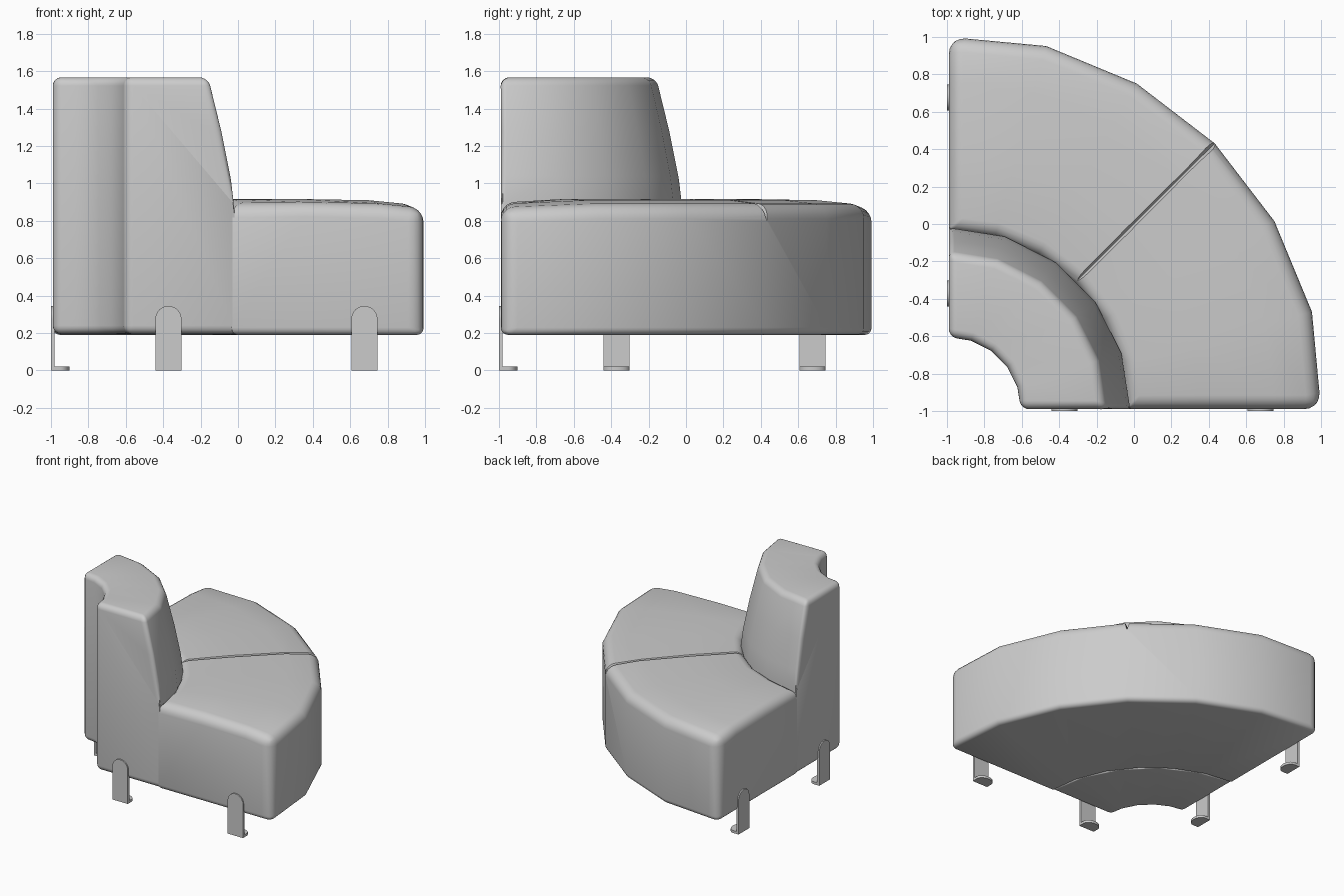
import bpy, bmesh, math
from mathutils import Vector, Matrix

cube = bpy.data.objects.get("Cube")
if cube:
    bpy.data.objects.remove(cube, do_unlink=True)

fabric = bpy.data.materials.new("warm_grey")
fabric.use_nodes = True
GREY = (0.6, 0.6, 0.6, 1)
fabric.diffuse_color = GREY
fabric.node_tree.nodes["Principled BSDF"].inputs["Base Color"].default_value = GREY

CORNER = -0.99  # centre of the quarter circle, in x and y


def make_object(name, bm):
    bmesh.ops.recalc_face_normals(bm, faces=bm.faces)
    mesh = bpy.data.meshes.new(name)
    bm.to_mesh(mesh)
    bm.free()
    mesh.materials.append(fabric)
    obj = bpy.data.objects.new(name, mesh)
    bpy.context.collection.objects.link(obj)
    return obj


def finish(obj):
    """Apply the modifiers, then smooth everything but hard edges."""
    bpy.ops.object.select_all(action='DESELECT')
    obj.select_set(True)
    bpy.context.view_layer.objects.active = obj
    for mod in list(obj.modifiers):
        bpy.ops.object.modifier_apply(modifier=mod.name)
    bpy.ops.object.shade_smooth_by_angle(angle=math.radians(35))


def loft(bm, rings):
    """Skin closed rings of points and cap both ends."""
    rows = [[bm.verts.new(p) for p in ring] for ring in rings]
    for a, b in zip(rows, rows[1:]):
        for i in range(len(a)):
            j = (i + 1) % len(a)
            bm.faces.new((a[i], a[j], b[j], b[i]))
    bm.faces.new(rows[0])
    bm.faces.new(rows[-1])


def wedge(name, profile, steps, end_shift, softness):
    """Sweep a radius/height profile through 90 degrees and round its edges."""
    rings = []
    for k in range(steps + 1):
        a = math.radians(90 * k / steps)
        ring = []
        for i, (r, z) in enumerate(profile):
            if k in (0, steps):
                r, z = end_shift(r, z)
            ring.append((CORNER + r * math.cos(a), CORNER + r * math.sin(a), z))
        rings.append(ring)
    bm = bmesh.new()
    loft(bm, rings)
    bmesh.ops.recalc_face_normals(bm, faces=bm.faces)
    layer = bm.edges.layers.float.new("bevel_weight_edge")
    for e in bm.edges:
        if e.calc_face_angle(0) > math.radians(50):
            mid = (e.verts[0].co + e.verts[1].co) / 2
            e[layer] = softness(math.hypot(mid.x - CORNER, mid.y - CORNER), mid.z)
    obj = make_object(name, bm)
    bevel = obj.modifiers.new("soft_edges", 'BEVEL')
    bevel.limit_method = 'WEIGHT'
    bevel.width = 0.1
    bevel.segments = 5
    bevel.use_clamp_overlap = False
    return obj


# Seat: quarter ring with a crowned top
def seat_softness(r, z):
    if z < 0.25:
        return 0.4
    if z > 0.8:
        return 0.75
    return 0.9 if r > 1.5 else 0.05


seat = wedge("seat",
             [(0.955, 0.19), (2.01, 0.19), (2.01, 0.885), (1.75, 0.91),
              (1.35, 0.917), (0.955, 0.912)], 6,
             lambda r, z: (min(r, 1.99), z - 0.02 if z > 0.5 else z),
             seat_softness)

# Seam: a V groove across the seat that runs down over the outer edge
bm = bmesh.new()
along = Vector((1, 1, 0)).normalized()
across = Vector((1, -1, 0)).normalized()
origin = Vector((CORNER, CORNER, 0))
rings = []
for r, z, out, up in [(0.9, 0.885, 0, 0.1), (1.78, 0.882, 0, 0.1),
                      (1.92, 0.86, 0.05, 0.09), (1.98, 0.83, 0.08, 0.06),
                      (2.03, 0.78, 0.1, 0.03)]:
    base = origin + along * r + Vector((0, 0, z))
    lift = along * out + Vector((0, 0, up))
    rings.append([base, base + lift + across * 0.04, base + lift - across * 0.04])
loft(bm, rings)
cutter = make_object("seam_cutter", bm)
cutter.hide_render = True
groove = seat.modifiers.new("seam", 'BOOLEAN')
groove.operation = 'DIFFERENCE'
groove.solver = 'EXACT'
groove.object = cutter
finish(seat)
bpy.data.objects.remove(cutter, do_unlink=True)

# Backrest: smaller quarter ring leaning in towards the top
backrest = wedge("backrest",
                 [(0.385, 0.195), (0.97, 0.195), (0.97, 0.9), (0.953, 1.04),
                  (0.905, 1.28), (0.835, 1.567), (0.385, 1.567)], 5,
                 lambda r, z: (r, z),
                 lambda r, z: 0.1 if r > 0.9 and z < 1 else 0.45)
finish(backrest)


# Legs: bent straps, a round-topped plate with a foot turned inwards
def strap_plate(bm, outline, thickness, place):
    loft(bm, [[place(u, v, t) for u, v in outline] for t in (0, thickness)])


def leg(name, centre, side):
    half, thick = 0.07, 0.02
    arc = [math.pi * i / 12 for i in range(13)]
    plate = [(-half, 0), (half, 0)] + [
        (half * math.cos(a), 0.275 + half * math.sin(a)) for a in arc]
    foot = [(-half, 0), (half, 0)] + [
        (half * math.cos(a), 0.05 + 0.05 * math.sin(a)) for a in arc]
    bm = bmesh.new()
    strap_plate(bm, plate, thick, lambda u, v, t: (u, t, v))
    strap_plate(bm, foot, thick, lambda u, v, t: (u, v, t))
    if side:  # swap x and y for the legs on the right-hand face
        for v in bm.verts:
            v.co = (v.co.y - 1, v.co.x + centre, v.co.z)
    else:
        bmesh.ops.translate(bm, verts=bm.verts, vec=(centre, -1, 0))
    finish(make_object(name, bm))


for label, centre in (("inner", -0.372), ("outer", 0.676)):
    leg("front_leg_" + label, centre, False)
    leg("right_leg_" + label, centre, True)
